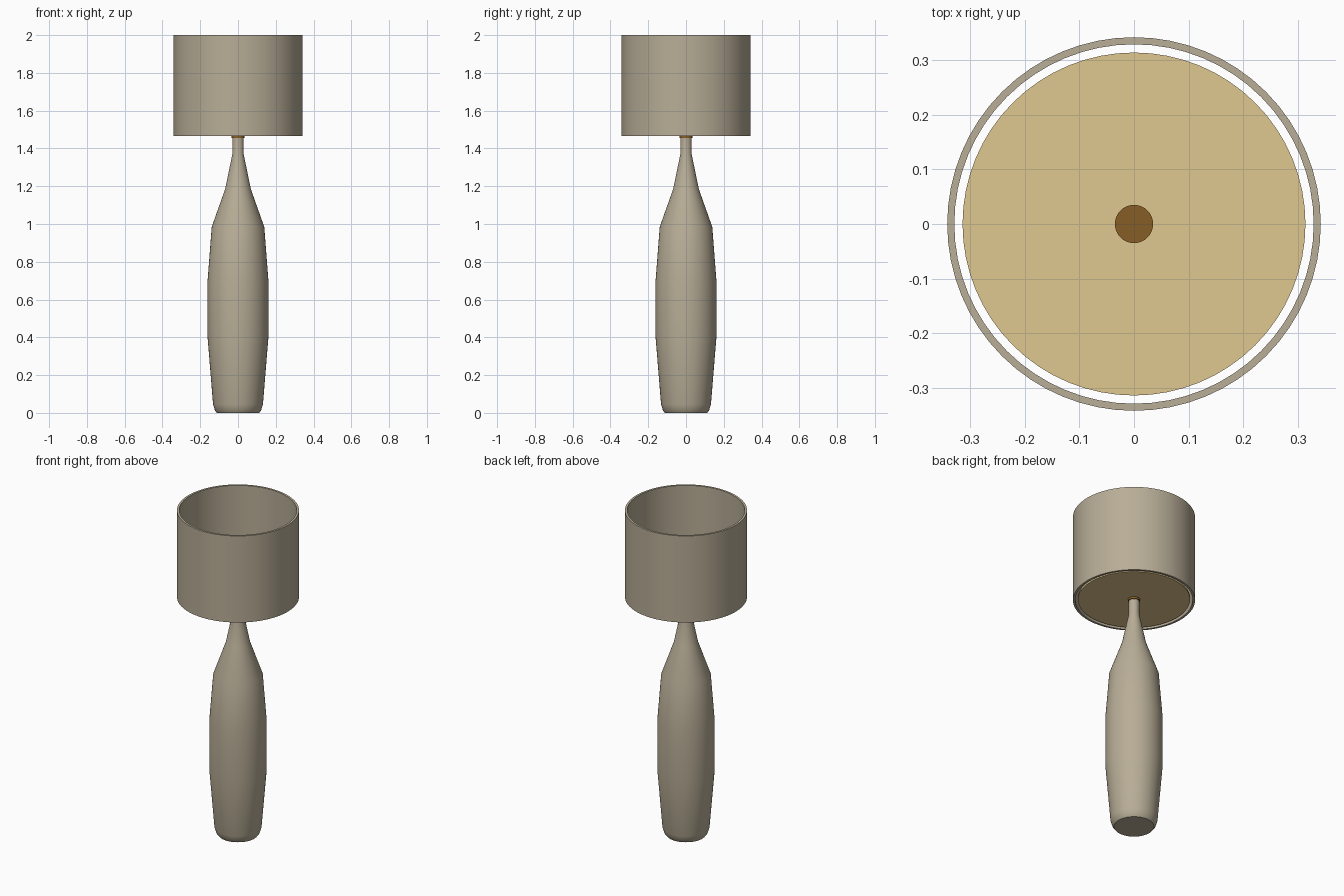
import bpy, bmesh, math

cube = bpy.data.objects.get("Cube")
if cube:
    bpy.data.objects.remove(cube, do_unlink=True)


def material(name, rgb):
    mat = bpy.data.materials.new(name)
    mat.use_nodes = True
    mat.diffuse_color = (*rgb, 1)
    mat.node_tree.nodes["Principled BSDF"].inputs["Base Color"].default_value = (*rgb, 1)
    return mat


def lathe(name, profile, mat, sides=64, closed=False, angle=40):
    """Spin a (radius, height) profile round z; open profiles are capped."""
    bm = bmesh.new()
    rings = []
    for r, z in profile:
        rings.append([bm.verts.new((r * math.cos(a), r * math.sin(a), z))
                      for a in (math.tau * i / sides for i in range(sides))])
    pairs = list(zip(rings, rings[1:]))
    if closed:
        pairs.append((rings[-1], rings[0]))
    else:
        bm.faces.new(rings[0][::-1])
        bm.faces.new(rings[-1])
    for low, high in pairs:
        for i in range(sides):
            j = (i + 1) % sides
            bm.faces.new((low[i], low[j], high[j], high[i]))
    bmesh.ops.recalc_face_normals(bm, faces=bm.faces)
    mesh = bpy.data.meshes.new(name)
    bm.to_mesh(mesh)
    bm.free()
    mesh.materials.append(mat)
    obj = bpy.data.objects.new(name, mesh)
    bpy.context.collection.objects.link(obj)
    bpy.ops.object.select_all(action="DESELECT")
    obj.select_set(True)
    bpy.context.view_layer.objects.active = obj
    bpy.ops.object.shade_smooth_by_angle(angle=math.radians(angle))
    return obj


stone = material("warm grey", (0.48, 0.42, 0.31))
tan = material("tan", (0.74, 0.57, 0.28))
brass = material("dark brass", (0.24, 0.114, 0.02))

# Bottle-shaped body
lathe("lamp_body", [(0.112, 0), (0.122, 0.013), (0.132, 0.045), (0.161, 0.4),
                    (0.161, 0.7), (0.139, 0.985), (0.068, 1.185),
                    (0.03, 1.37), (0.03, 1.46)], stone)

# Collar joining the neck and the shade
lathe("collar", [(0.035, 1.456), (0.035, 1.49)], brass, sides=32)

# Diffuser disc inside the bottom of the shade
lathe("diffuser_disc", [(0.314, 1.468), (0.314, 1.48)], tan)

# Open drum shade with a thin wall
lathe("drum_shade", [(0.342, 1.465), (0.342, 2), (0.329, 2), (0.329, 1.465)],
      stone, closed=True)
